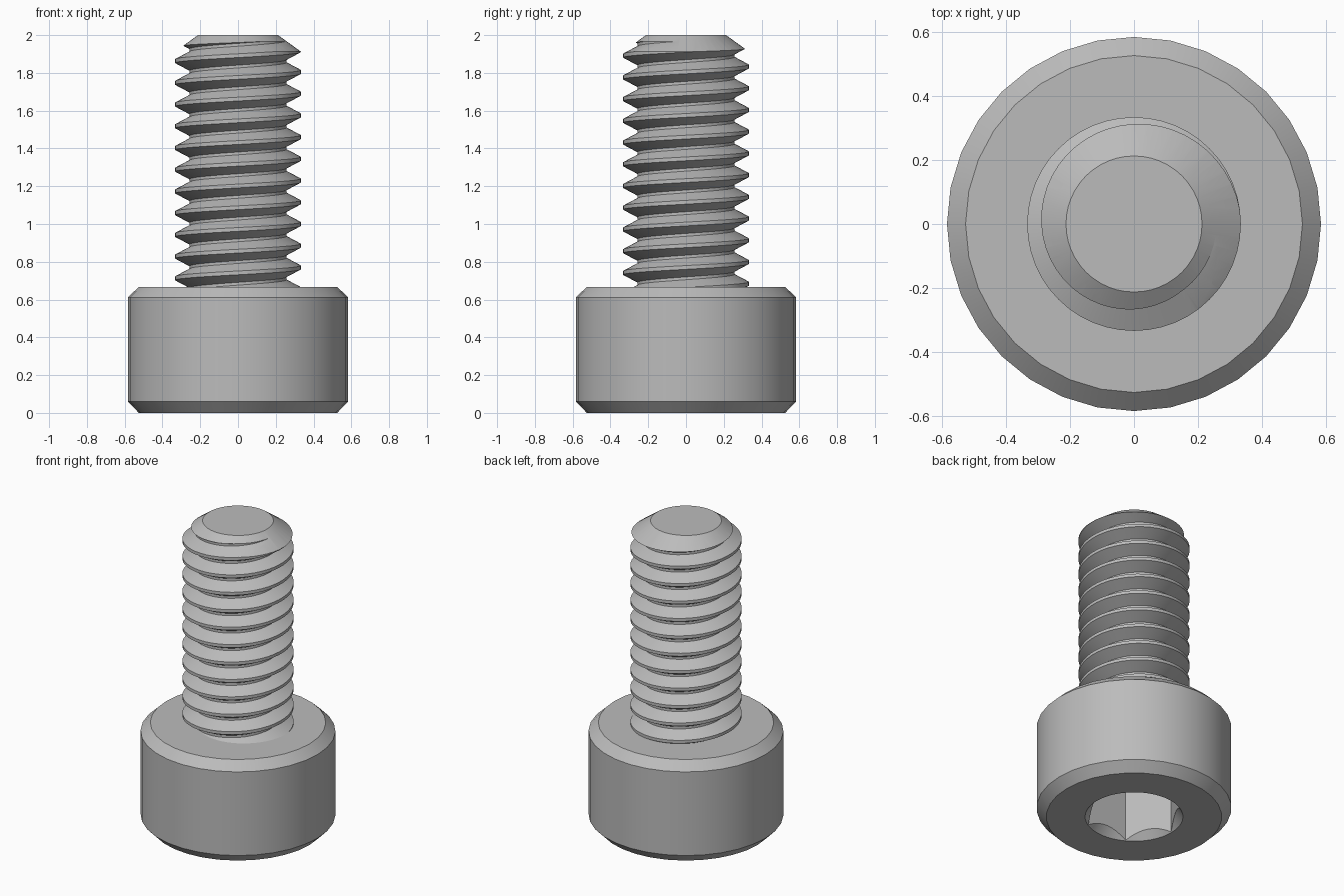
import bpy, bmesh, math

if "Cube" in bpy.data.objects:
    bpy.data.objects.remove(bpy.data.objects["Cube"], do_unlink=True)

STEEL = (0.5, 0.5, 0.5, 1.0)
steel = bpy.data.materials.new("grey_steel")
steel.use_nodes = True
steel.diffuse_color = STEEL
steel.node_tree.nodes["Principled BSDF"].inputs["Base Color"].default_value = STEEL


def make_object(name, bm):
    bmesh.ops.recalc_face_normals(bm, faces=bm.faces[:])
    mesh = bpy.data.meshes.new(name)
    bm.to_mesh(mesh)
    bm.free()
    mesh.materials.append(steel)
    obj = bpy.data.objects.new(name, mesh)
    bpy.context.collection.objects.link(obj)
    return obj


def turned(name, profile, sides):
    """Closed solid turned about z from (radius, height) points."""
    bm = bmesh.new()
    rings = []
    for r, z in profile:
        rings.append([bm.verts.new((r * math.cos(math.tau * i / sides),
                                    r * math.sin(math.tau * i / sides), z))
                      for i in range(sides)])
    for a, b in zip(rings, rings[1:]):
        for i in range(sides):
            k = (i + 1) % sides
            bm.faces.new((a[i], a[k], b[k], b[i]))
    bm.faces.new(rings[0])
    bm.faces.new(rings[-1])
    return make_object(name, bm)


def cut(obj, cutter, operation):
    """Apply a boolean and remove the cutter."""
    cutter.hide_render = True
    mod = obj.modifiers.new("cut", 'BOOLEAN')
    mod.operation = operation
    mod.solver = 'EXACT'
    mod.object = cutter
    bpy.context.view_layer.update()
    graph = bpy.context.evaluated_depsgraph_get()
    mesh = bpy.data.meshes.new_from_object(obj.evaluated_get(graph))
    obj.modifiers.clear()
    obj.data = mesh
    bpy.data.objects.remove(cutter, do_unlink=True)


def smooth(obj):
    bpy.ops.object.select_all(action='DESELECT')
    obj.select_set(True)
    bpy.context.view_layer.objects.active = obj
    bpy.ops.object.shade_smooth_by_angle(angle=math.radians(30))


# Cap head with chamfered rims
HEAD_TOP = 0.667
head = turned("cap_head", [(0.525, 0), (0.583, 0.06), (0.583, HEAD_TOP - 0.055),
                           (0.525, HEAD_TOP)], 32)

# Hexagonal socket with a countersunk mouth
cut(head, turned("socket_cutter", [(0.29, -0.1), (0.29, 0.36)], 6), 'DIFFERENCE')
cut(head, turned("mouth_cutter", [(0.338, -0.05), (0.293, 0), (0.22, 0.09)], 48),
    'DIFFERENCE')
smooth(head)

# Threaded shank: one helical groove profile repeated up the rod
PITCH, STEPS, TURNS = 0.115, 48, 16
ROOT, CREST = 0.257, 0.333
START = 1.92 - 13 * PITCH
groove = [(CREST, -0.01), (CREST, 0.01), (ROOT, 0.05), (ROOT, 0.065)]
bm = bmesh.new()
rows = []
for turn in range(TURNS):
    for r, dz in groove:
        row = []
        for i in range(STEPS):
            a = math.tau * i / STEPS
            z = START + dz + PITCH * (turn + i / STEPS)
            row.append(bm.verts.new((r * math.cos(a), r * math.sin(a), z)))
        rows.append(row)
for j in range(len(rows) - 1):
    for i in range(STEPS):
        if i < STEPS - 1:
            quad = (rows[j][i], rows[j][i + 1], rows[j + 1][i + 1], rows[j + 1][i])
        elif j + 5 < len(rows):
            # the last step of a turn joins the start of the next
            quad = (rows[j][i], rows[j + 4][0], rows[j + 5][0], rows[j + 1][i])
        else:
            continue
        bm.faces.new(quad)

# Close both rod ends with fans; they are trimmed off or buried in the head
middle = START + PITCH * TURNS / 2
low = bm.verts.new((0, 0, START))
high = bm.verts.new((0, 0, START + PITCH * (TURNS + 0.5)))
for e in [e for e in bm.edges if e.is_boundary]:
    tip = low if e.verts[0].co.z < middle else high
    bm.faces.new((e.verts[0], e.verts[1], tip))
shank = make_object("threaded_shank", bm)

# Trim the rod to length with a chamfered tip
trim = turned("trim_envelope", [(0.4, 0.6), (0.4, 1.864), (0.212, 2.0)], 48)
cut(shank, trim, 'INTERSECT')
smooth(shank)
